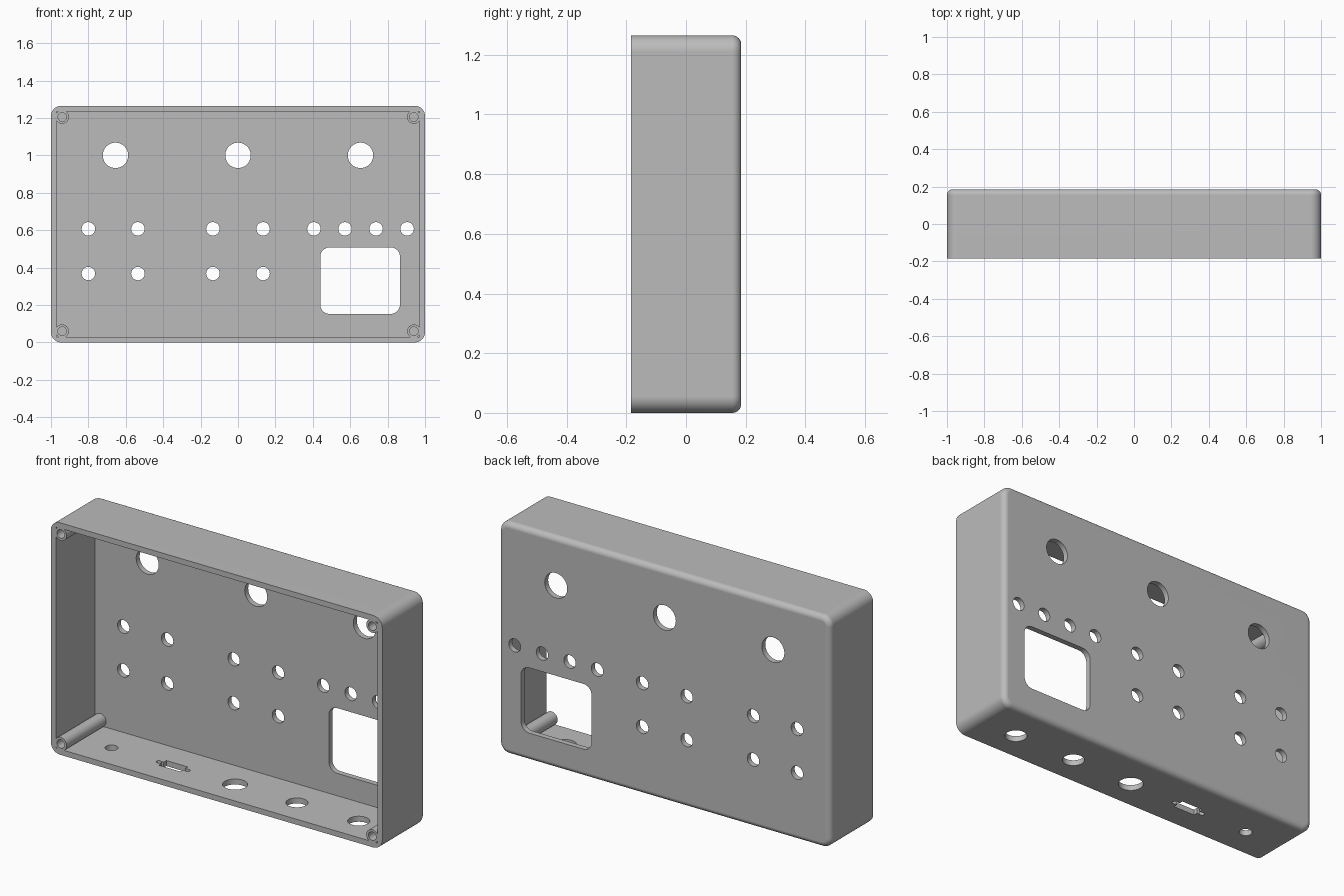
import bpy, bmesh
from math import sin, cos, pi
from mathutils import Matrix, Vector

cube = bpy.data.objects.get("Cube")
if cube:
    bpy.data.objects.remove(cube)

# Overall sizes
W, D, H = 1.0, 0.185, 1.265
WALL, CORNER, FILLET = 0.03, 0.055, 0.03

grey = bpy.data.materials.new("plain grey")
grey.use_nodes = True
colour = (0.5, 0.5, 0.5, 1)
grey.diffuse_color = colour
grey.node_tree.nodes["Principled BSDF"].inputs["Base Color"].default_value = colour


def make_object(name, bm):
    bmesh.ops.recalc_face_normals(bm, faces=bm.faces)
    mesh = bpy.data.meshes.new(name)
    bm.to_mesh(mesh)
    bm.free()
    mesh.materials.append(grey)
    obj = bpy.data.objects.new(name, mesh)
    bpy.context.collection.objects.link(obj)
    return obj


def rounded_prism(bm, cx, cz, hw, hh, radius, levels, steps=10):
    """Rounded rectangle in XZ, skinned through (y, inset) levels."""
    rings = []
    for y, inset in levels:
        r = radius - inset
        ring = []
        for q, (sx, sz) in enumerate(((1, 1), (-1, 1), (-1, -1), (1, -1))):
            for i in range(steps + 1):
                a = (q + i / steps) * pi / 2
                ring.append(bm.verts.new((cx + sx * (hw - radius) + r * cos(a), y,
                                          cz + sz * (hh - radius) + r * sin(a))))
        rings.append(ring)
    for lower, upper in zip(rings, rings[1:]):
        for i in range(len(lower)):
            j = (i + 1) % len(lower)
            bm.faces.new((lower[i], lower[j], upper[j], upper[i]))
    bm.faces.new(rings[0])
    bm.faces.new(rings[-1])


def cylinder(bm, centre, radius, length, axis, sides=40):
    turn = Matrix.Rotation(pi / 2, 4, "X") if axis == "Y" else Matrix()
    bmesh.ops.create_cone(bm, cap_ends=True, segments=sides, radius1=radius, radius2=radius,
                          depth=length, matrix=Matrix.Translation(centre) @ turn)


def box(bm, centre, size):
    bmesh.ops.create_cube(bm, size=1, matrix=Matrix.Translation(centre) @ Matrix.Diagonal((*size, 1)))


def combine(target, tool, operation):
    mod = target.modifiers.new(operation.lower(), "BOOLEAN")
    mod.operation, mod.solver, mod.object = operation, "EXACT", tool
    bpy.context.view_layer.objects.active = target
    bpy.ops.object.modifier_apply(modifier=mod.name)
    bpy.data.objects.remove(tool)


# Outer shell with filleted back edge
bm = bmesh.new()
arc = [i / 8 * pi / 2 for i in range(9)]
levels = [(-D, 0)] + [(D - FILLET + FILLET * sin(a), FILLET * (1 - cos(a))) for a in arc]
rounded_prism(bm, 0, H / 2, W, H / 2, CORNER, levels)
enclosure = make_object("enclosure", bm)

# Cavity, open at the front
bm = bmesh.new()
box(bm, (0, -WALL, H / 2), (2 * (W - WALL), 2 * D, H - 2 * WALL))
combine(enclosure, make_object("cavity_cutter", bm), "DIFFERENCE")

# Screw posts in the four corners
corners = [(x, z) for x in (-0.94, 0.94) for z in (0.06, H - 0.06)]
bm = bmesh.new()
for x, z in corners:
    cylinder(bm, (x, -0.01, z), 0.036, 2 * D - 0.02, "Y")
combine(enclosure, make_object("post_blank", bm), "UNION")

bm = bmesh.new()
# Screw pilot holes
for x, z in corners:
    cylinder(bm, (x, -D, z), 0.023, 0.4, "Y")
# Large panel holes
for x in (-0.655, 0, 0.655):
    cylinder(bm, (x, D, 1.0), 0.068, 0.2, "Y")
# Small panel holes: two rows of four, then a row of four indicators
for x in (-0.8, -0.535, -0.134, 0.134):
    for z in (0.607, 0.368):
        cylinder(bm, (x, D, z), 0.036, 0.2, "Y")
for i in range(4):
    cylinder(bm, (0.406 + i * 0.166, D, 0.607), 0.036, 0.2, "Y")
# Display window
rounded_prism(bm, 0.653, 0.33, 0.213, 0.178, 0.05, [(D - 0.1, 0), (D + 0.1, 0)])
# Round connector holes in the underside
row_y, pitch = -0.025, 0.373
for slot, radius in ((-2, 0.0325), (0, 0.0625), (1, 0.055), (2, 0.055)):
    cylinder(bm, (slot * pitch, row_y, 0), radius, 0.1, "Z")
combine(enclosure, make_object("hole_cutter", bm), "DIFFERENCE")

# Flat connector cutout with two screw ears
bm = bmesh.new()
box(bm, (-pitch, row_y, 0), (0.13, 0.066, 0.1))
combine(enclosure, make_object("connector_cutter", bm), "DIFFERENCE")
bm = bmesh.new()
box(bm, (-pitch, row_y, 0), (0.175, 0.02, 0.11))
combine(enclosure, make_object("ear_slot_cutter", bm), "DIFFERENCE")
bm = bmesh.new()
for side in (-1, 1):
    cylinder(bm, (-pitch + side * 0.0875, row_y, 0), 0.013, 0.12, "Z", 24)
combine(enclosure, make_object("ear_cutter", bm), "DIFFERENCE")

# Smooth the rounded surfaces, keep flats and rims crisp
bpy.ops.object.select_all(action="DESELECT")
enclosure.select_set(True)
bpy.context.view_layer.objects.active = enclosure
bpy.ops.object.shade_smooth_by_angle(angle=pi / 6)
weighted = enclosure.modifiers.new("weighted normals", "WEIGHTED_NORMAL")
weighted.keep_sharp = True
